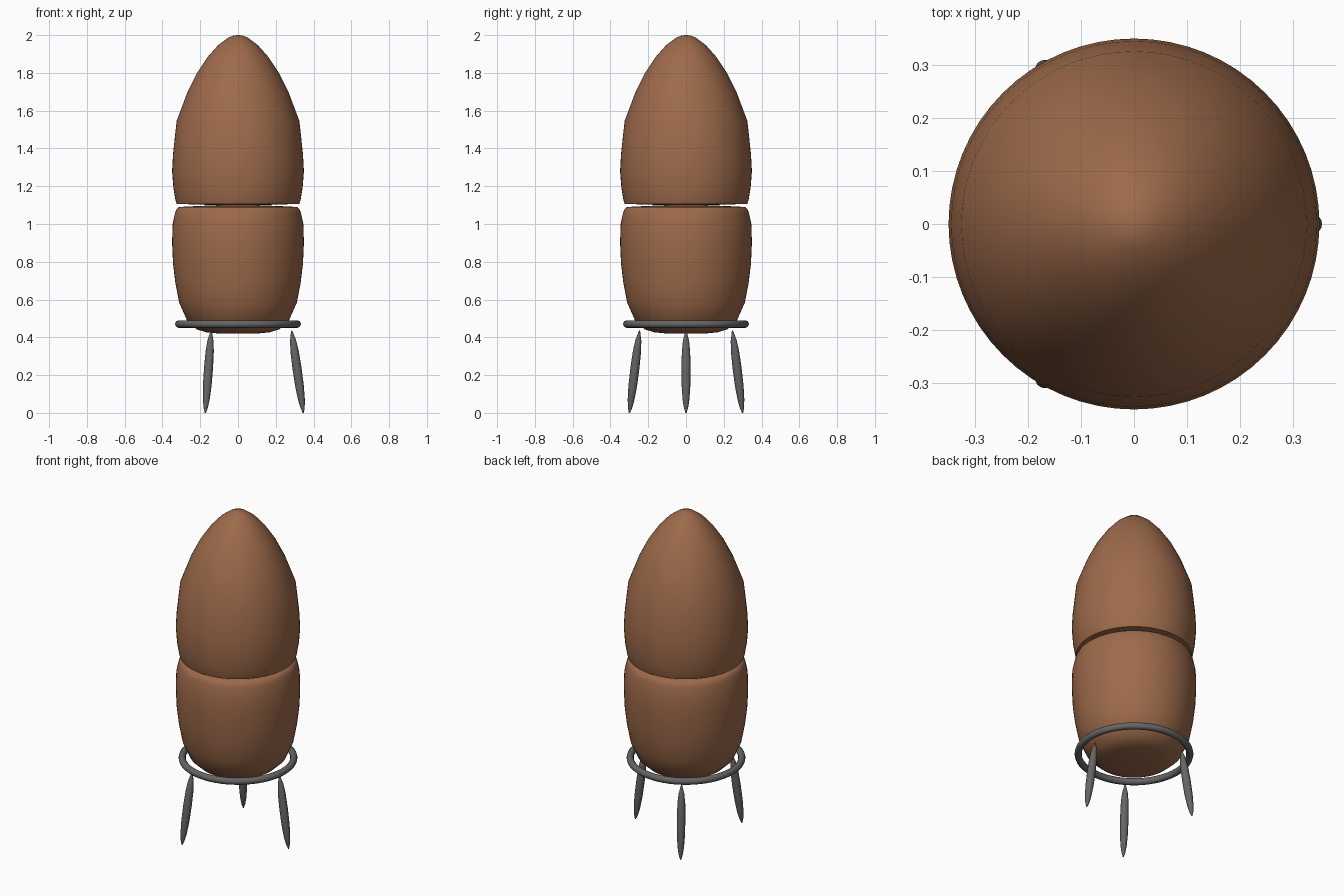
import bpy, math
from mathutils import Vector, Matrix

if "Cube" in bpy.data.objects:
    bpy.data.objects.remove(bpy.data.objects["Cube"], do_unlink=True)


def make_material(name, rgb, roughness):
    mat = bpy.data.materials.new(name)
    mat.use_nodes = True
    mat.diffuse_color = (*rgb, 1)
    shader = mat.node_tree.nodes["Principled BSDF"]
    shader.inputs["Base Color"].default_value = (*rgb, 1)
    shader.inputs["Roughness"].default_value = roughness
    return mat


def finish(obj, name, mat, angle):
    obj.name = name
    obj.data.materials.append(mat)
    bpy.ops.object.select_all(action="DESELECT")
    obj.select_set(True)
    bpy.context.view_layer.objects.active = obj
    bpy.ops.object.shade_smooth_by_angle(angle=math.radians(angle))
    return obj


def lathe(name, profile, sides, mat, angle=40):
    """Spin (radius, height) points, listed bottom to top, and cap both ends."""
    verts = [(r * math.cos(math.tau * i / sides), r * math.sin(math.tau * i / sides), z)
             for r, z in profile for i in range(sides)]
    faces = [(k * sides + i, k * sides + (i + 1) % sides,
              (k + 1) * sides + (i + 1) % sides, (k + 1) * sides + i)
             for k in range(len(profile) - 1) for i in range(sides)]
    faces.append(tuple(reversed(range(sides))))
    faces.append(tuple(range(len(verts) - sides, len(verts))))
    mesh = bpy.data.meshes.new(name)
    mesh.from_pydata(verts, [], faces)
    obj = bpy.data.objects.new(name, mesh)
    bpy.context.collection.objects.link(obj)
    return finish(obj, name, mat, angle)


brown = make_material("warm brown", (0.34, 0.145, 0.07), 0.6)
steel = make_material("dark grey metal", (0.13, 0.13, 0.13), 0.5)

# Two halves of the egg-shaped body, with a thin seam between them
lower = [(0.10, 0.42), (0.17, 0.427), (0.22, 0.443), (0.27, 0.49), (0.312, 0.585),
         (0.332, 0.69), (0.344, 0.79), (0.349, 0.9), (0.346, 1.0), (0.333, 1.06),
         (0.325, 1.08), (0.312, 1.09), (0.22, 1.095), (0.10, 1.1)]
upper = [(0.10, 1.1), (0.22, 1.103), (0.325, 1.107), (0.331, 1.125), (0.342, 1.19),
         (0.349, 1.28), (0.344, 1.37), (0.325, 1.545), (0.267, 1.70), (0.217, 1.80),
         (0.16, 1.885), (0.105, 1.947), (0.05, 1.988), (0.025, 1.997), (0.007, 2.0)]
lathe("lower_shell", lower, 64, brown)
lathe("upper_shell", upper, 64, brown)

# Support ring
bpy.ops.mesh.primitive_torus_add(major_radius=0.313, minor_radius=0.02, major_segments=64,
                                 minor_segments=12, location=(0, 0, 0.47))
finish(bpy.context.object, "support_ring", steel, 60)

# Three splayed spindle legs
foot, hip = Vector((0.346, 0, 0)), Vector((0.284, 0, 0.435))
axis = hip - foot
spindle = [(0.003, 0), (0.011, 0.06), (0.018, 0.16), (0.023, 0.33), (0.024, 0.55),
           (0.022, 0.75), (0.016, 0.88), (0.003, 1)]
tilt = Matrix.Translation(foot) @ axis.to_track_quat("Z", "Y").to_matrix().to_4x4()
for i, side in enumerate(("left", "right_back", "right_front")):
    leg = lathe(side + "_leg", [(r, t * axis.length) for r, t in spindle], 16, steel, 60)
    leg.matrix_world = Matrix.Rotation(math.tau * i / 3, 4, "Z") @ tilt
